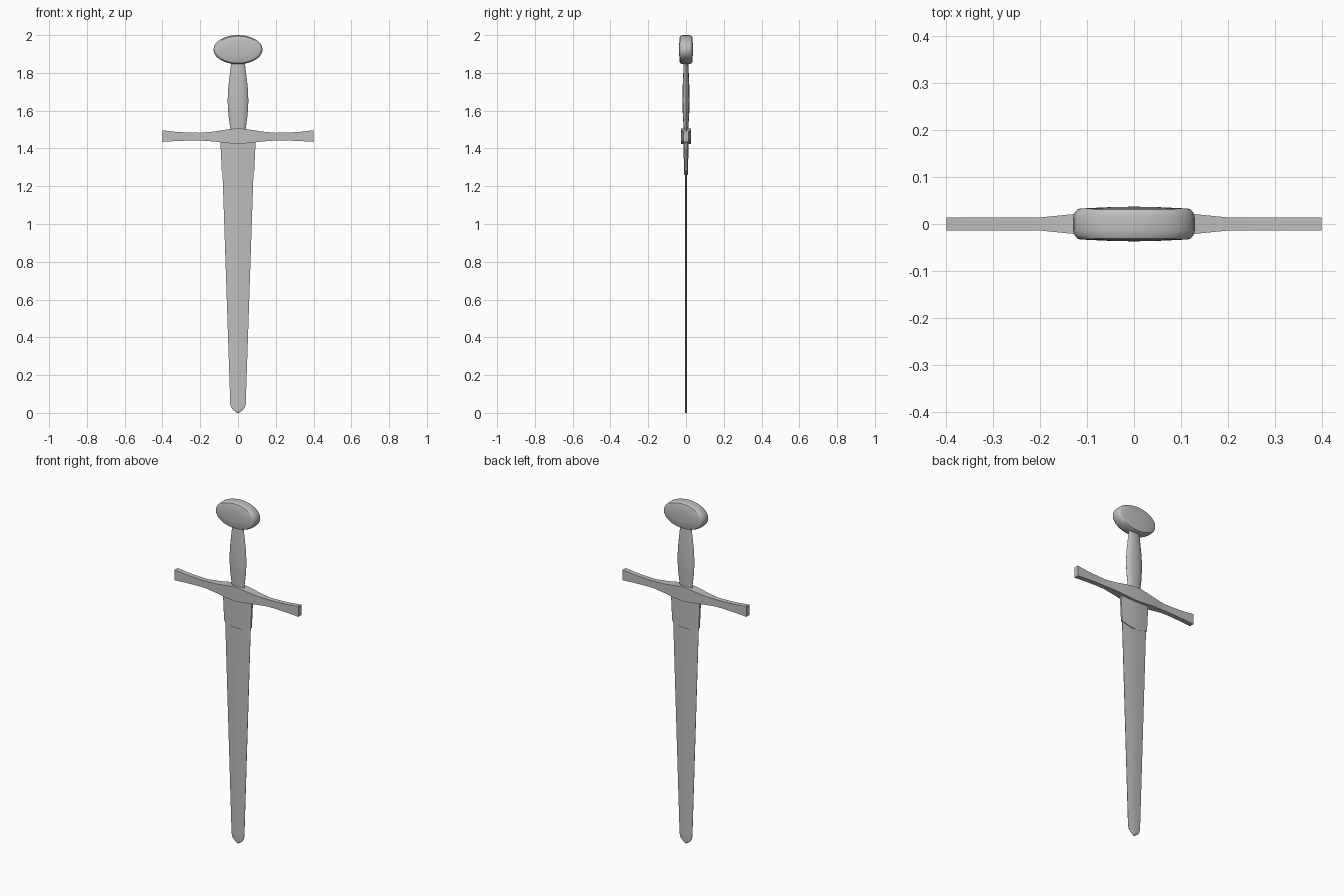
import bpy
import bmesh
from math import cos, sin, pi, radians

cube = bpy.data.objects.get("Cube")
if cube:
    bpy.data.objects.remove(cube, do_unlink=True)

GREY = (0.52, 0.52, 0.52, 1)
steel = bpy.data.materials.new("plain grey")
steel.use_nodes = True
steel.diffuse_color = GREY
steel.node_tree.nodes["Principled BSDF"].inputs["Base Color"].default_value = GREY


def loft(name, rings, angle=35):
    """Skin a closed surface over rings that have equal point counts."""
    bm = bmesh.new()
    loops = [[bm.verts.new(p) for p in ring] for ring in rings]
    for a, b in zip(loops, loops[1:]):
        for i in range(len(a)):
            j = (i + 1) % len(a)
            bm.faces.new((a[i], a[j], b[j], b[i]))
    bm.faces.new(loops[0])
    bm.faces.new(loops[-1])
    bmesh.ops.recalc_face_normals(bm, faces=bm.faces)
    mesh = bpy.data.meshes.new(name)
    bm.to_mesh(mesh)
    bm.free()
    mesh.materials.append(steel)
    obj = bpy.data.objects.new(name, mesh)
    bpy.context.collection.objects.link(obj)
    bpy.ops.object.select_all(action="DESELECT")
    obj.select_set(True)
    bpy.context.view_layer.objects.active = obj
    bpy.ops.object.shade_smooth_by_angle(angle=radians(angle))
    return obj


def circle(count):
    return [(cos(2 * pi * i / count), sin(2 * pi * i / count)) for i in range(count)]


def blade_ring(z, width, depth, edge, drop=0):
    """Six-sided section, flat in the middle; drop lowers the middle."""
    flat = width * 0.35
    return [(-width, -edge, z), (-flat, -depth, z - drop), (flat, -depth, z - drop),
            (width, -edge, z), (width, edge, z), (flat, depth, z - drop),
            (-flat, depth, z - drop), (-width, edge, z)]


# Blade: long taper with a blunt rounded tip
blade = [(1.45, 0.088), (0.05, 0.041), (0.03, 0.037), (0.015, 0.026), (0.005, 0.012), (0, 0.004)]
loft("blade", [blade_ring(z, w, 0.005, 0.001) for z, w in blade], 10)

# Collar: thicker sleeve around the top of the blade, lower edge dips in the middle
loft("blade_collar", [blade_ring(1.45, 0.094, 0.013, 0.006),
                      blade_ring(1.28, 0.086, 0.011, 0.005, 0.02)], 10)

# Crossguard: rectangular section, waisted arms, thick middle
half = [(0, 1.506, 1.424, 0.027), (0.03, 1.504, 1.426, 0.027), (0.08, 1.497, 1.431, 0.025),
        (0.13, 1.489, 1.437, 0.021), (0.2, 1.483, 1.442, 0.014), (0.26, 1.484, 1.442, 0.014),
        (0.33, 1.488, 1.439, 0.014), (0.4, 1.496, 1.435, 0.014)]
stations = [(-x, t, b, d) for x, t, b, d in reversed(half[1:])] + half
loft("crossguard", [[(x, -d, b), (x, d, b), (x, d, t), (x, -d, t)]
                    for x, t, b, d in stations])

# Grip: flattened, swelling in the middle
grip = [(1.48, 0.037, 0.011), (1.52, 0.043, 0.013), (1.58, 0.051, 0.017), (1.65, 0.055, 0.019),
        (1.72, 0.052, 0.018), (1.79, 0.044, 0.015), (1.87, 0.034, 0.011)]
loft("grip", [[(w * c, d * s, z) for c, s in circle(12)] for z, w, d in grip])

# Pommel: oval disc with rounded rim and faintly domed faces
side = [(0.014, 1), (0.024, 0.975), (0.031, 0.93), (0.033, 0.88), (0.036, 0.4), (0.037, 0.02)]
profile = [(-y, s) for y, s in reversed(side)] + side
loft("pommel", [[(0.13 * s * c, y, 1.923 + 0.077 * s * n) for c, n in circle(32)]
                for y, s in profile])
